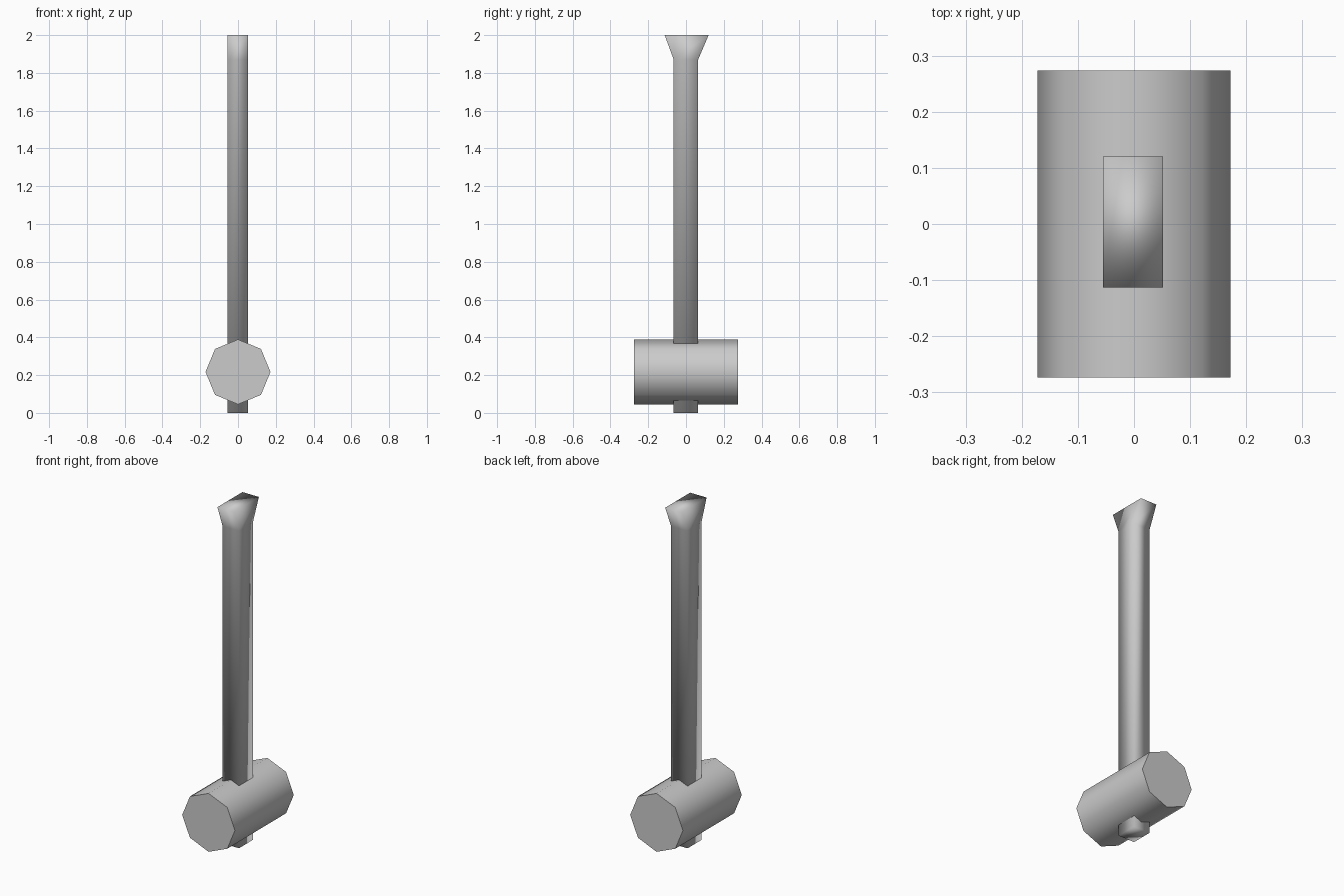
import bpy, bmesh, math

if "Cube" in bpy.data.objects:
    bpy.data.objects.remove(bpy.data.objects["Cube"])


def loft(name, rings):
    """Skin a stack of closed rings and cap both ends."""
    bm = bmesh.new()
    loops = [[bm.verts.new(p) for p in ring] for ring in rings]
    n = len(loops[0])
    for low, high in zip(loops, loops[1:]):
        for i in range(n):
            j = (i + 1) % n
            bm.faces.new((low[i], low[j], high[j], high[i]))
    bm.faces.new(loops[0][::-1])
    bm.faces.new(loops[-1])
    bmesh.ops.recalc_face_normals(bm, faces=bm.faces)
    for f in bm.faces:
        f.smooth = True
    mesh = bpy.data.meshes.new(name)
    bm.to_mesh(mesh)
    bm.free()
    obj = bpy.data.objects.new(name, mesh)
    bpy.context.collection.objects.link(obj)
    return obj


def rect(x0, x1, y0, y1, z):
    return [(x0, y0, z), (x1, y0, z), (x1, y1, z), (x0, y1, z)]


def octagon(y, radius=0.172, z=0.217):
    return [(radius * math.cos(i * math.pi / 4), y,
             z + radius * math.sin(i * math.pi / 4)) for i in range(8)]


# Handle: rectangular shaft through the head, flaring at the grip end
loft("handle", [rect(-0.055, 0.052, -0.065, 0.064, 0.0),
                rect(-0.055, 0.052, -0.065, 0.064, 1.87),
                rect(-0.055, 0.052, -0.113, 0.120, 2.0)])

# Hammer head: eight-sided block with flat striking faces
head = loft("hammer_head", [octagon(-0.274), octagon(0.274)])
bpy.context.view_layer.objects.active = head
head.select_set(True)
bpy.ops.object.shade_smooth_by_angle(angle=math.radians(60))
